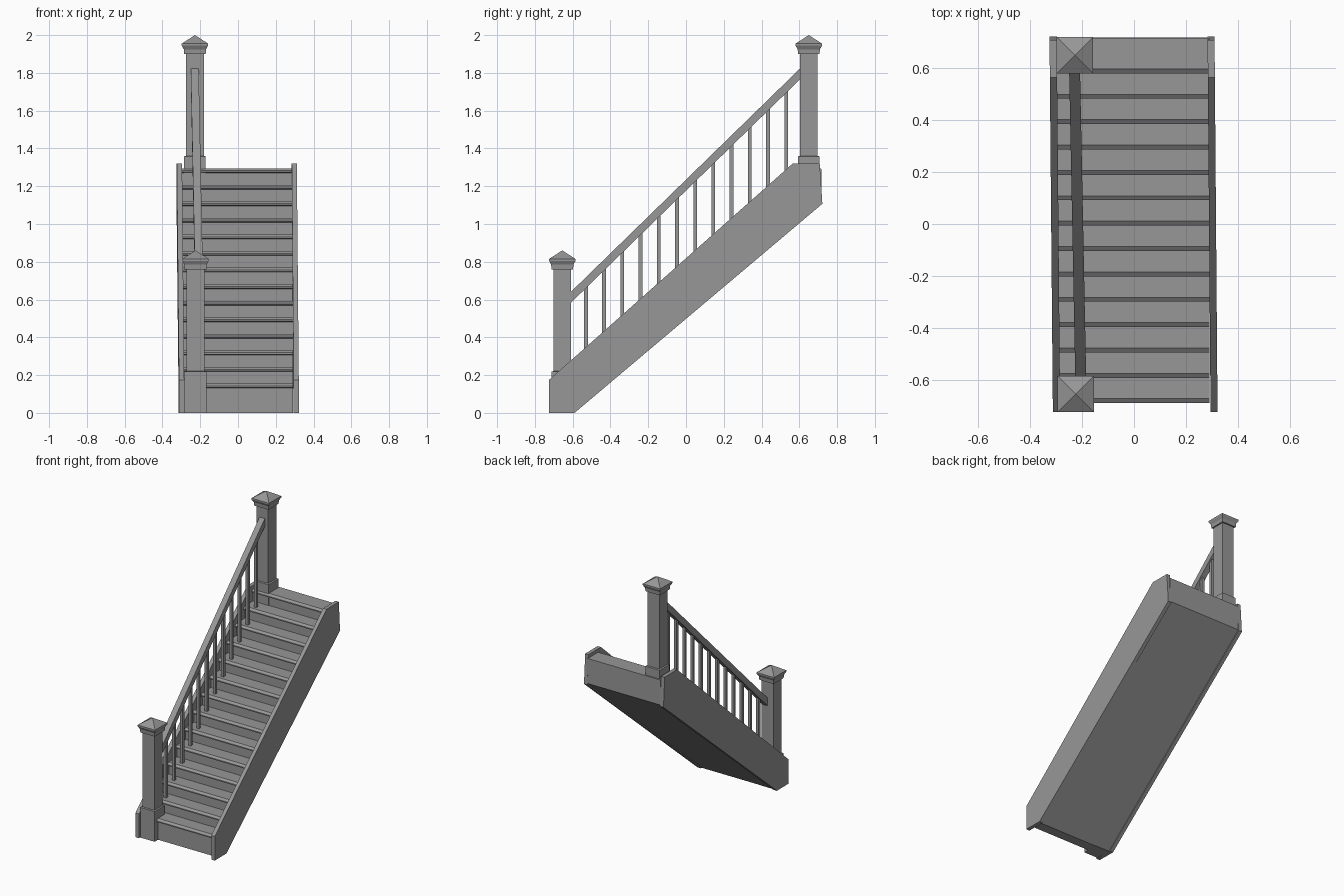
import bpy, bmesh

if "Cube" in bpy.data.objects:
    bpy.data.objects.remove(bpy.data.objects["Cube"])

STEPS, Y0, RUN, Z0, RISE = 14, -0.69, 0.0977, 0.155, 0.0877

# Dark grey paint shared by every part
paint = bpy.data.materials.new("dark_grey")
paint.diffuse_color = (0.31, 0.31, 0.31, 1.0)
paint.use_nodes = True
paint.node_tree.nodes["Principled BSDF"].inputs["Base Color"].default_value = paint.diffuse_color


def make(name, verts, faces):
    me = bpy.data.meshes.new(name)
    me.from_pydata(verts, [], faces)
    bm = bmesh.new()
    bm.from_mesh(me)
    bmesh.ops.recalc_face_normals(bm, faces=bm.faces)
    bm.to_mesh(me)
    bm.free()
    me.materials.append(paint)
    ob = bpy.data.objects.new(name, me)
    bpy.context.collection.objects.link(ob)
    return ob


def extrude(name, profile, xa, xb, skew=0.0):
    """Extrude a (y, z) profile along x; skew shifts x in proportion to y."""
    n = len(profile)
    verts = [(x + skew * y, y, z) for x in (xa, xb) for y, z in profile]
    faces = [tuple(range(n)), tuple(range(n, 2 * n))]
    faces += [(i, (i + 1) % n, n + (i + 1) % n, n + i) for i in range(n)]
    return make(name, verts, faces)


def square_stack(name, cx, cy, rings):
    """Stack square rings of (half width, z); a zero last width makes a point."""
    verts, faces = [], [(0, 1, 2, 3)]
    for h, z in rings[:-1]:
        verts += [(cx + sx * h, cy + sy * h, z)
                  for sx, sy in ((-1, -1), (1, -1), (1, 1), (-1, 1))]
    for r in range(len(rings) - 2):
        a = r * 4
        faces += [(a + i, a + (i + 1) % 4, a + 4 + (i + 1) % 4, a + 4 + i)
                  for i in range(4)]
    a = len(verts) - 4
    verts.append((cx, cy, rings[-1][1]))
    faces += [(a + i, a + (i + 1) % 4, a + 4) for i in range(4)]
    return make(name, verts, faces)


# Stair body: risers, chamfered nosed treads, back face and flat soffit
prof = [(Y0 + 0.017, 0.0)]
for i in range(STEPS):
    y, t = Y0 + i * RUN, Z0 + i * RISE
    prof += [(y + 0.017, t - 0.024), (y, t - 0.02), (y, t - 0.012), (y + 0.017, t)]
    if i < STEPS - 1:
        prof.append((y + RUN + 0.017, t))
prof += [(0.716, Z0 + (STEPS - 1) * RISE), (0.718, 1.115), (-0.595, 0.004), (-0.6, 0.0)]
extrude("stair_flight", prof, -0.297, 0.291)

# Side stringers, slightly out of square like the flight they carry
side = [(-0.725, 0), (-0.725, 0.175), (0.565, 1.32), (0.708, 1.32), (0.722, 1.107), (-0.59, 0)]
extrude("left_stringer", side, -0.319, -0.291, -0.009)
extrude("right_stringer", side, 0.289, 0.316, -0.008)

# Newel posts: plinth, shaft, flared collar and pyramid cap
for name, cx, cy, bottom, plinth, top in (
        ("lower_newel_post", -0.225, -0.655, 0.0, 0.218, 0.86),
        ("upper_newel_post", -0.228, 0.65, 1.2, 1.358, 2.0)):
    square_stack(name, cx, cy, [
        (0.057, bottom), (0.057, plinth), (0.047, plinth + 0.003),
        (0.047, top - 0.1), (0.057, top - 0.1), (0.059, top - 0.075), (0.07, top - 0.055),
        (0.07, top - 0.045), (0.0, top)])

# Handrail
SLOPE, SKEW, RAIL_X = 0.975, -0.02, -0.217


def rail_top(y):
    return 0.64 + SLOPE * (y + 0.61)


ya, yb = -0.615, 0.608
extrude("handrail", [(ya, rail_top(ya) - 0.058), (ya, rail_top(ya)),
                     (yb, rail_top(yb)), (yb, rail_top(yb) - 0.058)],
        RAIL_X - 0.021, RAIL_X + 0.021, SKEW)

# Balusters, one standing on each tread between the newels
for i in range(12):
    y = -0.53 + i * 0.0964
    step = int((y - Y0 - 0.01) / RUN)
    foot = Z0 + step * RISE - 0.005
    h = 0.01
    extrude(f"baluster_{i + 1:02d}",
            [(y - h, foot), (y - h, rail_top(y - h) - 0.03),
             (y + h, rail_top(y + h) - 0.03), (y + h, foot)],
            RAIL_X - h, RAIL_X + h, SKEW)
